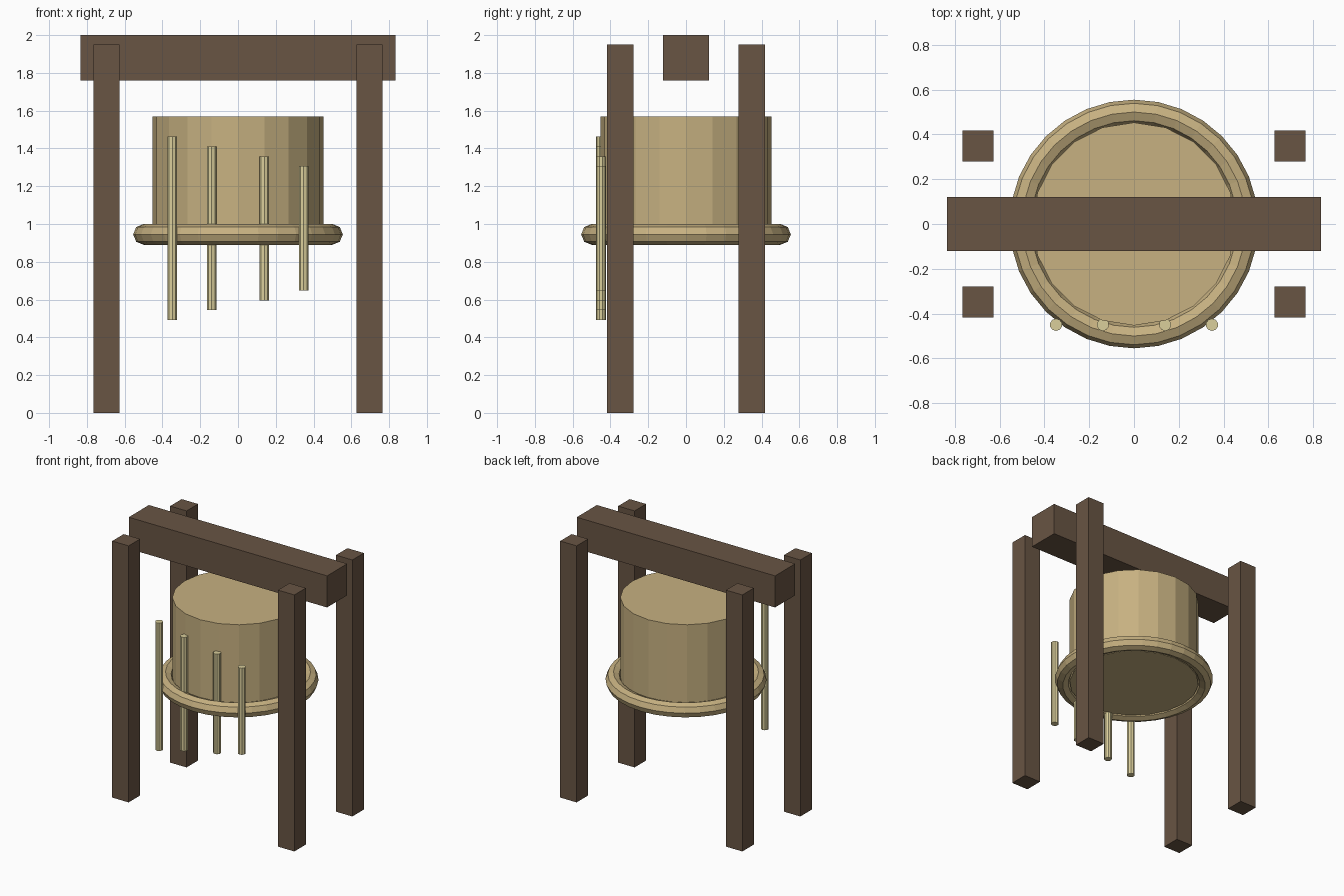
import bpy

if "Cube" in bpy.data.objects:
    bpy.data.objects.remove(bpy.data.objects["Cube"])

def material(name, color):
    m = bpy.data.materials.new(name)
    m.diffuse_color = (*color, 1)
    m.use_nodes = True
    m.node_tree.nodes["Principled BSDF"].inputs["Base Color"].default_value = m.diffuse_color
    return m

dark_wood = material("dark_wood", (0.14, 0.09, 0.057))
tan_wood = material("tan_wood", (0.57, 0.44, 0.22))
pale_wood = material("pale_wood", (0.70, 0.62, 0.33))

def finish(name, mat):
    obj = bpy.context.object
    obj.name = name
    obj.data.materials.append(mat)
    return obj

def box(name, center, size, mat):
    bpy.ops.mesh.primitive_cube_add(size=1, location=center)
    obj = finish(name, mat)
    obj.scale = size
    bpy.ops.object.transform_apply(location=False, rotation=False, scale=True)

def cylinder(name, x, y, z0, z1, radius, sides, mat):
    bpy.ops.mesh.primitive_cylinder_add(
        vertices=sides, radius=radius, depth=z1 - z0, location=(x, y, (z0 + z1) / 2))
    finish(name, mat)

# Four posts
for y, end in ((-0.348, "front"), (0.348, "back")):
    for x, side in ((-0.697, "left"), (0.697, "right")):
        box(f"{end}_{side}_post", (x, y, 0.975), (0.138, 0.138, 1.95), dark_wood)

# Top beam
box("top_beam", (0, 0, 1.88), (1.668, 0.242, 0.24), dark_wood)

# Bell body and lip
cylinder("bell_body", 0, 0, 0.91, 1.57, 0.453, 20, tan_wood)
bpy.ops.mesh.primitive_torus_add(
    major_radius=0.5, minor_radius=0.055, major_segments=32, minor_segments=8,
    location=(0, 0, 0.945))
finish("bell_lip", tan_wood)

# Row of chime rods, shorter from left to right
for i, (x, half) in enumerate(((-0.348, 0.486), (-0.139, 0.433), (0.139, 0.381), (0.348, 0.329))):
    cylinder(f"chime_rod_{i + 1}", x, -0.45, 0.977 - half, 0.977 + half, 0.0275, 10, pale_wood)
